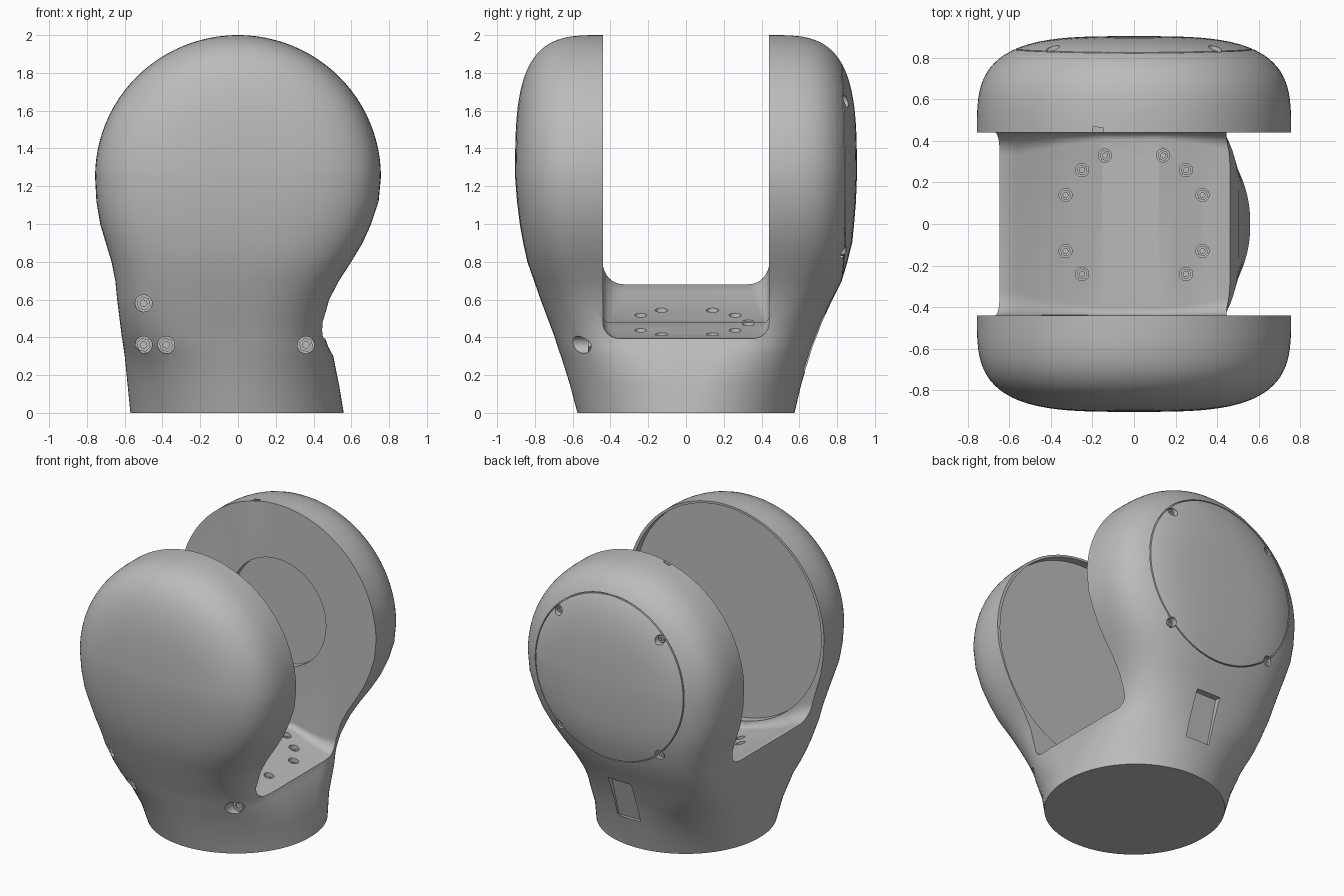
import bpy, bmesh, math
from mathutils import Vector
from mathutils.bvhtree import BVHTree

start = bpy.data.objects.get("Cube")
if start:
    bpy.data.objects.remove(start, do_unlink=True)

grey = bpy.data.materials.new("plain_grey")
grey.use_nodes = True
tone = (0.5, 0.5, 0.5, 1)
grey.diffuse_color = tone
grey.node_tree.nodes["Principled BSDF"].inputs["Base Color"].default_value = tone

HUB = 1.25        # height of the joint axis
GAP = 0.44        # half width of the slot between the two paddles
RADIUS = 0.757    # paddle radius
DOME = 0.465      # paddle thickness
POWER = 3.4       # roundness of the paddle rim


def make_object(name, bm):
    bmesh.ops.recalc_face_normals(bm, faces=bm.faces)
    mesh = bpy.data.meshes.new(name)
    bm.to_mesh(mesh)
    bm.free()
    mesh.materials.append(grey)
    obj = bpy.data.objects.new(name, mesh)
    bpy.context.collection.objects.link(obj)
    return obj


def loft(name, rings):
    """Skin a stack of closed rings and cap both ends."""
    bm = bmesh.new()
    loops = [[bm.verts.new(p) for p in ring] for ring in rings]
    count = len(loops[0])
    for low, high in zip(loops, loops[1:]):
        for i in range(count):
            j = (i + 1) % count
            bm.faces.new((low[i], low[j], high[j], high[i]))
    bm.faces.new(loops[0][::-1])
    bm.faces.new(loops[-1])
    return make_object(name, bm)


def rod(name, start, axis, radius, length, sides=24):
    """Cylinder growing from start along axis."""
    axis = Vector(axis).normalized()
    side = axis.orthogonal().normalized()
    up = axis.cross(side)
    turn = [math.tau * i / sides for i in range(sides)]
    return loft(name, [[Vector(start) + axis * d + radius * (side * math.cos(a) + up * math.sin(a))
                        for a in turn] for d in (0, length)])


def cut(target, cutter):
    mod = target.modifiers.new("cut", "BOOLEAN")
    mod.operation = "DIFFERENCE"
    mod.solver = "EXACT"
    mod.object = cutter
    graph = bpy.context.evaluated_depsgraph_get()
    mesh = bpy.data.meshes.new_from_object(target.evaluated_get(graph))
    target.modifiers.clear()
    target.data = mesh
    bpy.data.objects.remove(cutter, do_unlink=True)


def smooth(obj, angle=32):
    bpy.ops.object.select_all(action="DESELECT")
    obj.select_set(True)
    bpy.context.view_layer.objects.active = obj
    bpy.ops.object.shade_smooth_by_angle(angle=math.radians(angle))


def turn_angles(sides=96):
    return [math.tau * (i + .5) / sides for i in range(sides)]


def base_ring(z, left, right, front, back, straight, power):
    """Section with straight flanks and rounded front and back."""
    ring = []
    for a in turn_angles():
        c, s = math.cos(a), math.sin(a)
        x = math.copysign(abs(c) ** (2 / power), c) * (right - left) / 2
        depth = back if s > 0 else front
        y = straight + (depth - straight) * abs(s) ** (2 / power)
        ring.append(((left + right) / 2 + x, math.copysign(y, s), z))
    return ring


def dome_ring(t):
    """Section through paddles that are round about the joint axis."""
    ring = []
    half = math.sqrt(1 - t * t)
    for a in turn_angles():
        c, s = math.cos(a), math.sin(a)
        x = math.copysign(abs(c) ** (2 / POWER), c) * half
        y = GAP + DOME * max(0, 1 - math.hypot(x, t) ** POWER) ** (1 / POWER)
        ring.append((x * RADIUS, math.copysign(y, s), HUB + .75 * t))
    return ring


# Lower body: height, left, right, front, back, straight flank, roundness
base = [
    (0, -.57, .56, .575, .575, .01, 2), (.15, -.585, .535, .615, .61, .05, 2.1),
    (.3, -.6, .505, .662, .655, .13, 2.4), (.35, -.607, .478, .68, .67, .18, 2.6),
    (.4, -.615, .46, .695, .69, .24, 2.7), (.48, -.625, .454, .725, .72, .32, 2.8),
    (.6, -.64, .483, .77, .775, .4, 2.9), (.7, -.65, .535, .805, .825, .43, 3),
    (.8, -.67, .6, .84, .855, GAP, 3.2), (.9, -.7, .66, .862, .88, GAP, 3.3),
    (1, -.73, .705, .88, .89, GAP, POWER), (1.12, -.75, .745, .895, .9, GAP, POWER)]
upper = [math.sin(math.pi / 2 * i / 24) * .9995 for i in range(25)]
body = loft("fork_body", [base_ring(*b) for b in base] + [dome_ring(t) for t in upper])


# Slot with a stepped, sideways sloping floor, filleted most at its ends
def slot_ring(x, floor):
    fillet = .03 + .08 * min(1, abs(x) / .55) ** 2
    ring = [(x, -GAP, 2.5)]
    for side in (-1, 1):
        arc = [math.pi / 2 * k / 8 for k in range(9)]
        pts = [(x, side * (GAP - fillet + fillet * math.cos(a)),
                floor + fillet - fillet * math.sin(a)) for a in arc]
        ring += pts if side < 0 else pts[::-1]
    return ring + [(x, GAP, 2.5)]


floor = [(-1, .72), (-.64, .68), (-.56, .645), (-.47, .595), (-.33, .543), (-.15, .485),
         (.12, .478), (.25, .437), (.33, .415), (.46, .393), (1, .3)]
cut(body, loft("slot_cutter", [slot_ring(*f) for f in floor]))

# Wide shallow recess inside the front paddle, small pocket inside the back one
cut(body, rod("recess_cutter", (0, -GAP - .055, HUB), (0, 1, 0), .735, .1, 96))
cut(body, rod("pocket_cutter", (0, GAP - .1, HUB), (0, 1, 0), .37, .15, 64))

# Seam ring around the back cap
ring_cutter = rod("seam_cutter", (0, .815, HUB + .03), (0, 1, 0), .575, .2, 96)
cut(ring_cutter, rod("seam_core", (0, .7, HUB + .03), (0, 1, 0), .568, .5, 96))
cut(body, ring_cutter)

# Shallow upright notch low on the back
cut(body, loft("notch_cutter", [
    [(-.09, inner, z), (.09, inner, z), (.09, 1, z), (-.09, 1, z)]
    for z, inner in ((.22, .61), (.52, .695))]))

# Screw places: ray start and drilling direction
places = []
for x, z in ((-.5, .58), (-.5, .36), (-.38, .36), (.36, .36)):
    places.append(("front_screw", (x, -2, z), (0, 1, 0)))
for sx in (-1, 1):
    for dz in (-.4, .4):
        places.append(("back_screw", (sx * .39, 2, HUB + dz), (0, -1, 0)))
    for x, y in ((.33, .14), (.33, -.13), (.25, .26), (.25, -.24), (.14, .33)):
        places.append(("floor_screw", (sx * x, y, 3), (0, 0, -1)))

# Drill each bore, then seat a hexagonal socket screw in it
surface = bmesh.new()
surface.from_mesh(body.data)
tree = BVHTree.FromBMesh(surface)
for name, origin, way in places:
    way = Vector(way)
    hit = tree.ray_cast(Vector(origin), way)[0]
    if hit is None:
        continue
    at_front = name == "front_screw"
    seat = hit + way * (.06 if at_front else .04)
    cut(body, rod("bore_cutter", seat, -way, .045 if at_front else .032, .3))
    size = .038 if at_front else .026
    screw = rod(name, seat + way * .005, -way, size, .025, 6)
    cut(screw, rod("socket_cutter", seat - way * .01, -way, size * .5, .1, 6))
surface.free()

smooth(body)
